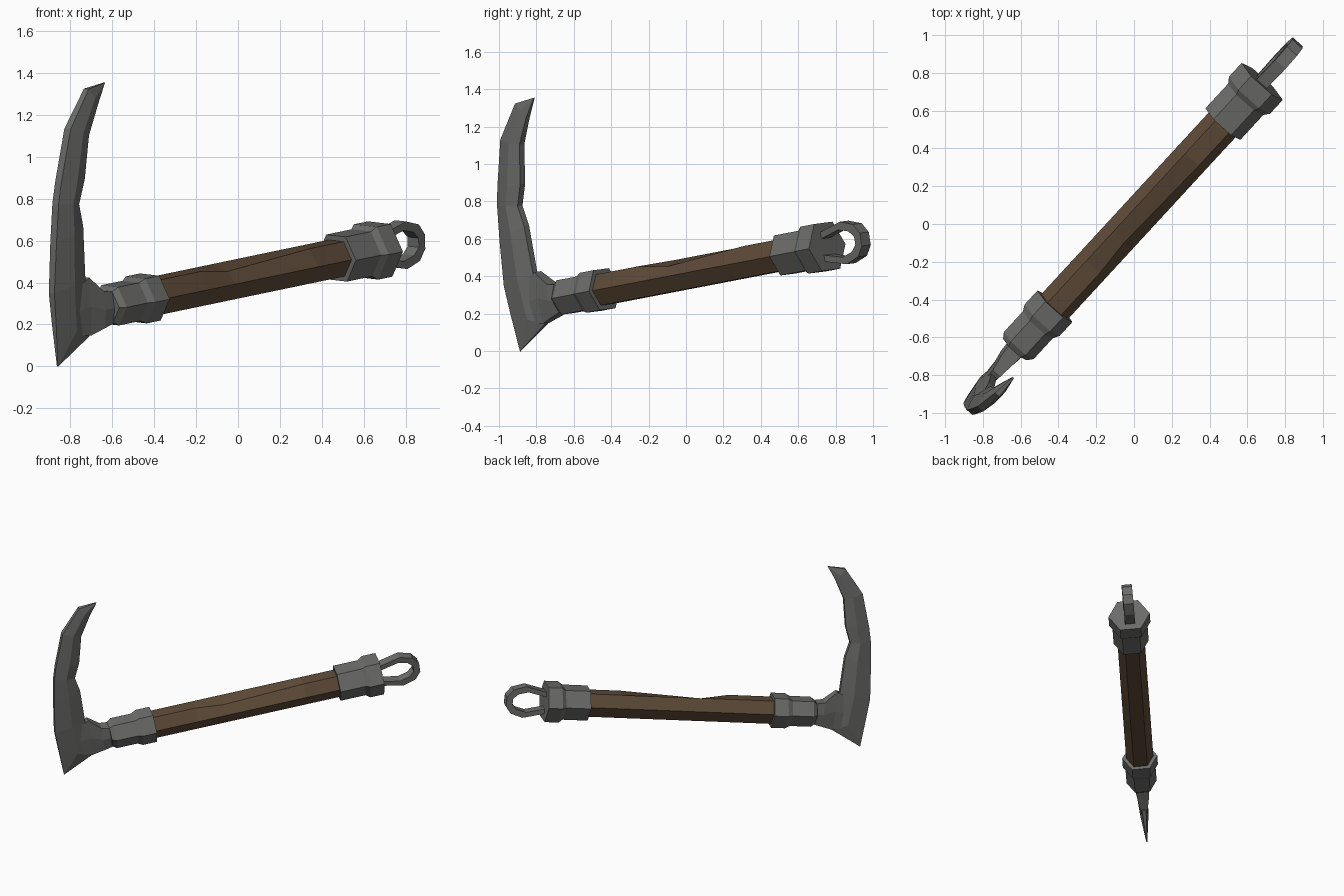
import bpy, bmesh, math
from mathutils import Vector

if "Cube" in bpy.data.objects:
    bpy.data.objects.remove(bpy.data.objects["Cube"])

# Local frame: u along the handle, v sideways, w up the pick head
ORIGIN = Vector((-0.63, -0.665, 0.287))
U = Vector((0.671, 0.728, 0.14)).normalized()
V0 = Vector((U.y, -U.x, 0)).normalized()
W0 = V0.cross(U)
if W0.z < 0:
    W0 = -W0
ROLL = math.radians(5)
V = V0 * math.cos(ROLL) - W0 * math.sin(ROLL)
W = W0 * math.cos(ROLL) + V0 * math.sin(ROLL)


def material(name, color):
    m = bpy.data.materials.new(name)
    m.diffuse_color = (*color, 1)
    m.use_nodes = True
    m.node_tree.nodes["Principled BSDF"].inputs["Base Color"].default_value = m.diffuse_color
    return m


STEEL = material("dark steel", (0.15, 0.15, 0.145))
WOOD = material("brown wood", (0.112, 0.069, 0.039))


def loft(name, sections, mat, closed=False):
    """Skin a row of equal-sized sections given as (t, v, w) points."""
    bm = bmesh.new()
    rings = [[bm.verts.new(ORIGIN + U * t + V * v + W * w) for t, v, w in s]
             for s in sections]
    n = len(rings[0])
    pairs = list(zip(rings, rings[1:]))
    if closed:
        pairs.append((rings[-1], rings[0]))
    else:
        bm.faces.new(rings[0])
        bm.faces.new(rings[-1])
    for a, b in pairs:
        for i in range(n):
            j = (i + 1) % n
            bm.faces.new((a[i], a[j], b[j], b[i]))
    bmesh.ops.recalc_face_normals(bm, faces=bm.faces)
    mesh = bpy.data.meshes.new(name)
    bm.to_mesh(mesh)
    bm.free()
    mesh.materials.append(mat)
    obj = bpy.data.objects.new(name, mesh)
    bpy.context.collection.objects.link(obj)
    return obj


def hexagon(t, r):
    return [(t, r * math.cos(k * math.pi / 3), r * math.sin(k * math.pi / 3))
            for k in range(6)]


# Wooden handle with a worn notch along its upper front edge
handle = [hexagon(t, 0.097) for t in (0.25, 0.62, 0.82, 1.4, 1.7)]
t, v, w = handle[2][1]
handle[2][1] = (t, v - 0.012, w - 0.03)
loft("handle", handle, WOOD)

# Stepped metal collars at both ends
for name, steps in (
        ("head_collar", [(0, .085), (.03, .107), (.18, .107), (.215, .125), (.315, .125)]),
        ("end_collar", [(1.64, .125), (1.82, .125), (1.85, .147), (1.95, .147)])):
    loft(name, [hexagon(t, r) for t, r in steps], STEEL)

# Hanging loop: outer and inner outline, mirrored top to bottom
outer = [(1.93, .075), (2.1, .115), (2.19, .088), (2.23, .035)]
inner = [(1.93, .04), (2.08, .074), (2.15, .056), (2.185, .022)]
half = list(zip(outer, inner))
path = half + [((a, -b), (c, -d)) for (a, b), (c, d) in reversed(half)]
H = 0.036
loft("hanging_loop", [[(o[0], -H, o[1]), (o[0], H, o[1]), (i[0], H, i[1]), (i[0], -H, i[1])]
                      for o, i in path], STEEL)


def blade_section(o, i, edge, mid):
    """Six-sided section from outer edge to inner edge, thickest between."""
    m = [a + (b - a) * 0.55 for a, b in zip(o, i)]
    return [(o[0], -edge, o[1]), (o[0], edge, o[1]), (m[0], mid, m[1]),
            (i[0], edge, i[1]), (i[0], -edge, i[1]), (m[0], -mid, m[1])]


# Pick head: lower point, broad blade and long curved spike
loft("pick_head", [blade_section(*s) for s in (
    ((-.357, -.242), (-.352, -.239), .003, .004),
    ((-.372, -.03), (-.14, -.125), .014, .03),
    ((-.382, .117), (-.16, .162), .018, .04),
    ((-.358, .36), (-.166, .413), .02, .042),
    ((-.335, .543), (-.19, .522), .02, .042),
    ((-.312, .64), (-.145, .636), .02, .042),
    ((-.234, .891), (-.105, .844), .02, .038),
    ((-.092, 1.065), (-.03, .98), .015, .026),
    ((.036, 1.077), (.033, 1.07), .004, .005))], STEEL)

# Neck joining the head to the collar
loft("head_neck", [[(t, -b, lo), (t, b, lo), (t, b * 1.25, (lo + hi) / 2),
                    (t, b, hi), (t, -b, hi), (t, -b * 1.25, (lo + hi) / 2)]
                   for t, lo, hi, b in ((-.26, -.1, .1, .018), (-.14, -.12, .16, .026),
                                        (-.055, -.095, .083, .04), (.02, -.075, .07, .045))],
     STEEL)
